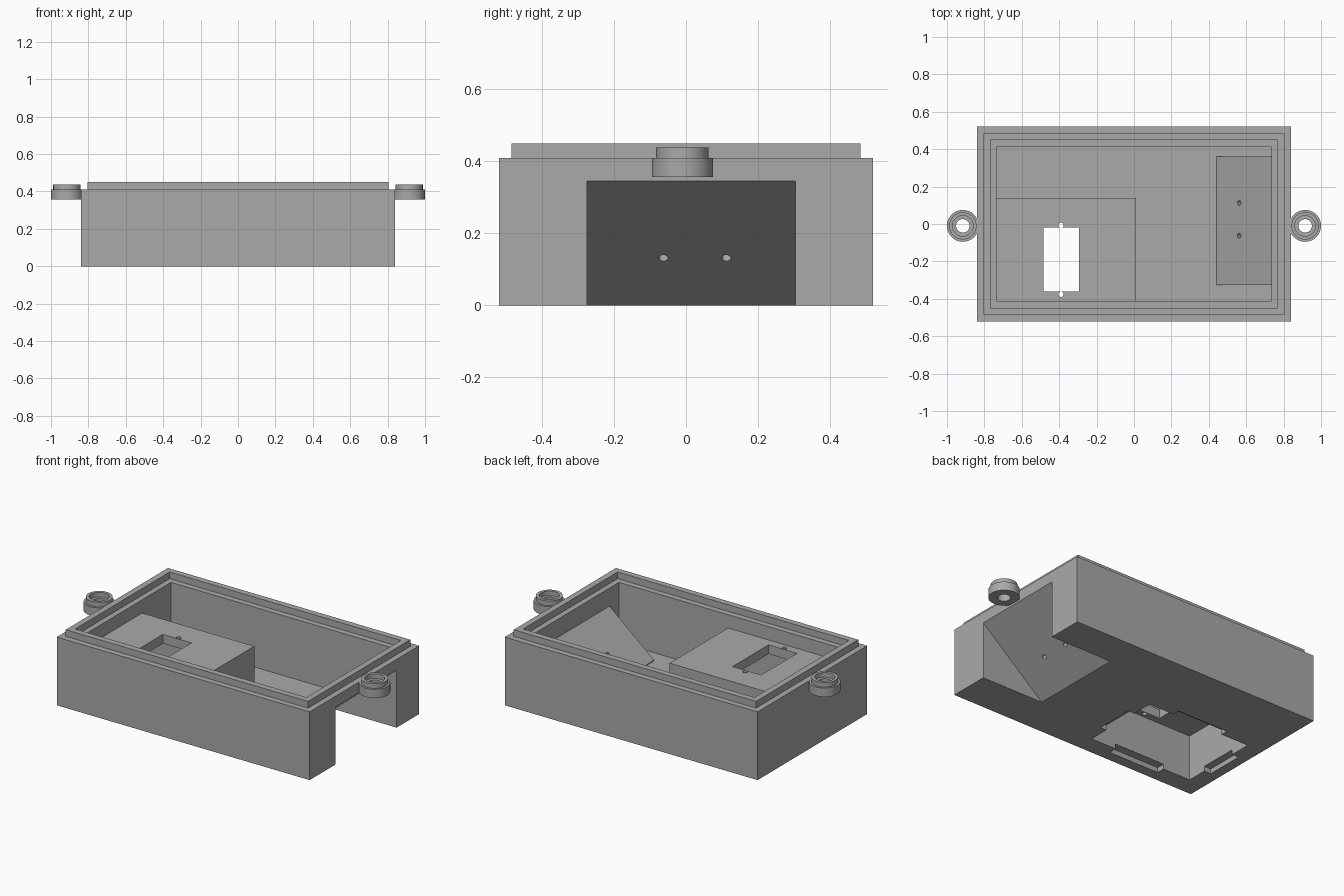
import bpy, bmesh, math
from mathutils import Vector

if "Cube" in bpy.data.objects:
    bpy.data.objects.remove(bpy.data.objects["Cube"])

grey = bpy.data.materials.new("plain grey")
grey.diffuse_color = (0.4, 0.4, 0.4, 1)
grey.use_nodes = True
grey.node_tree.nodes["Principled BSDF"].inputs["Base Color"].default_value = grey.diffuse_color


def finish(name, bm):
    bmesh.ops.recalc_face_normals(bm, faces=bm.faces)
    me = bpy.data.meshes.new(name)
    bm.to_mesh(me)
    bm.free()
    me.materials.append(grey)
    ob = bpy.data.objects.new(name, me)
    bpy.context.collection.objects.link(ob)
    return ob


def prism(name, profile, y0, y1):
    """Extrude an (x, z) profile along y."""
    bm = bmesh.new()
    face = bm.faces.new([bm.verts.new((x, y0, z)) for x, z in profile])
    ext = bmesh.ops.extrude_face_region(bm, geom=[face])
    bmesh.ops.translate(bm, vec=(0, y1 - y0, 0),
                        verts=[v for v in ext["geom"] if isinstance(v, bmesh.types.BMVert)])
    return finish(name, bm)


def box(name, x0, x1, y0, y1, z0, z1):
    return prism(name, [(x0, z0), (x1, z0), (x1, z1), (x0, z1)], y0, y1)


def rod(name, centre, axis, r, length):
    bm = bmesh.new()
    bmesh.ops.create_cone(bm, cap_ends=True, segments=24, radius1=r, radius2=r, depth=length)
    ob = finish(name, bm)
    ob.rotation_mode = 'QUATERNION'
    ob.rotation_quaternion = Vector((0, 0, 1)).rotation_difference(Vector(axis))
    ob.location = centre
    return ob


def combine(target, tool, op='DIFFERENCE'):
    """Apply a boolean and remove the tool object."""
    bpy.context.view_layer.update()
    mod = target.modifiers.new("cut", 'BOOLEAN')
    mod.object, mod.operation, mod.solver = tool, op, 'EXACT'
    dg = bpy.context.evaluated_depsgraph_get()
    me = bpy.data.meshes.new_from_object(target.evaluated_get(dg))
    target.modifiers.clear()
    target.data = me
    bpy.data.objects.remove(tool)


# Inner cavity, with room left for the battery housing and the sloped panel
cavity = box("cavity", -0.735, 0.735, -0.413, 0.413, 0.05, 0.6)
combine(cavity, box("housing", -0.9, 0.01, -0.6, 0.14, 0, 0.33))
combine(cavity, prism("panel", [(0.44, 0), (0.44, 0.055), (0.9, 0.439), (0.9, 0)],
                      -0.325, 0.36))

# Case body with a stepped rim
body = box("case_body", -0.84, 0.84, -0.52, 0.52, 0, 0.41)
combine(body, box("rim", -0.805, 0.805, -0.485, 0.485, 0.3, 0.45), 'UNION')
combine(body, box("rim_recess", -0.768, 0.768, -0.448, 0.448, 0.41, 0.6))
combine(body, cavity)

# Sloped opening in the right end with two screw holes
s = 0.345 / 0.415
combine(body, prism("slope", [(0.425 - 0.05, -0.05 * s), (0.94, 0.515 * s), (0.94, -0.05 * s)],
                    -0.275, 0.305))
for y in (-0.063, 0.112):
    combine(body, rod("screw_hole", (0.572, y, 0.145), (-s, 0, 1), 0.013, 0.16))

# Pocket under the housing, with cover notches on all four sides
combine(body, box("pocket", -0.735, -0.04, -0.405, 0.085, -0.1, 0.275))
combine(body, box("long_notch", -0.55, -0.21, -0.455, 0.13, -0.1, 0.03))
combine(body, box("short_notch", -0.78, 0.003, -0.28, -0.045, -0.1, 0.03))

# Switch window and its two screw holes
combine(body, box("window", -0.485, -0.295, -0.362, -0.02, 0.2, 0.4))
for y in (-0.006, -0.376):
    combine(body, rod("window_hole", (-0.39, y, 0.3), (0, 0, 1), 0.014, 0.2))

# Lathed ring lugs on both ends
ring = [(0.036, 0.357), (0.085, 0.357), (0.085, 0.41), (0.073, 0.41),
        (0.073, 0.438), (0.055, 0.438), (0.055, 0.41), (0.036, 0.41)]
N = 48
for side, sx in (("left", -1), ("right", 1)):
    bm = bmesh.new()
    loops = [[bm.verts.new((sx * 0.915 + r * math.cos(2 * math.pi * i / N),
                            -0.01 + r * math.sin(2 * math.pi * i / N), z))
              for i in range(N)] for r, z in ring]
    for k, a in enumerate(loops):
        b = loops[(k + 1) % len(loops)]
        for i in range(N):
            j = (i + 1) % N
            bm.faces.new((a[i], a[j], b[j], b[i]))
    lug = finish(side + "_ring_lug", bm)
    bpy.ops.object.select_all(action='DESELECT')
    lug.select_set(True)
    bpy.context.view_layer.objects.active = lug
    bpy.ops.object.shade_smooth_by_angle(angle=math.radians(30))
